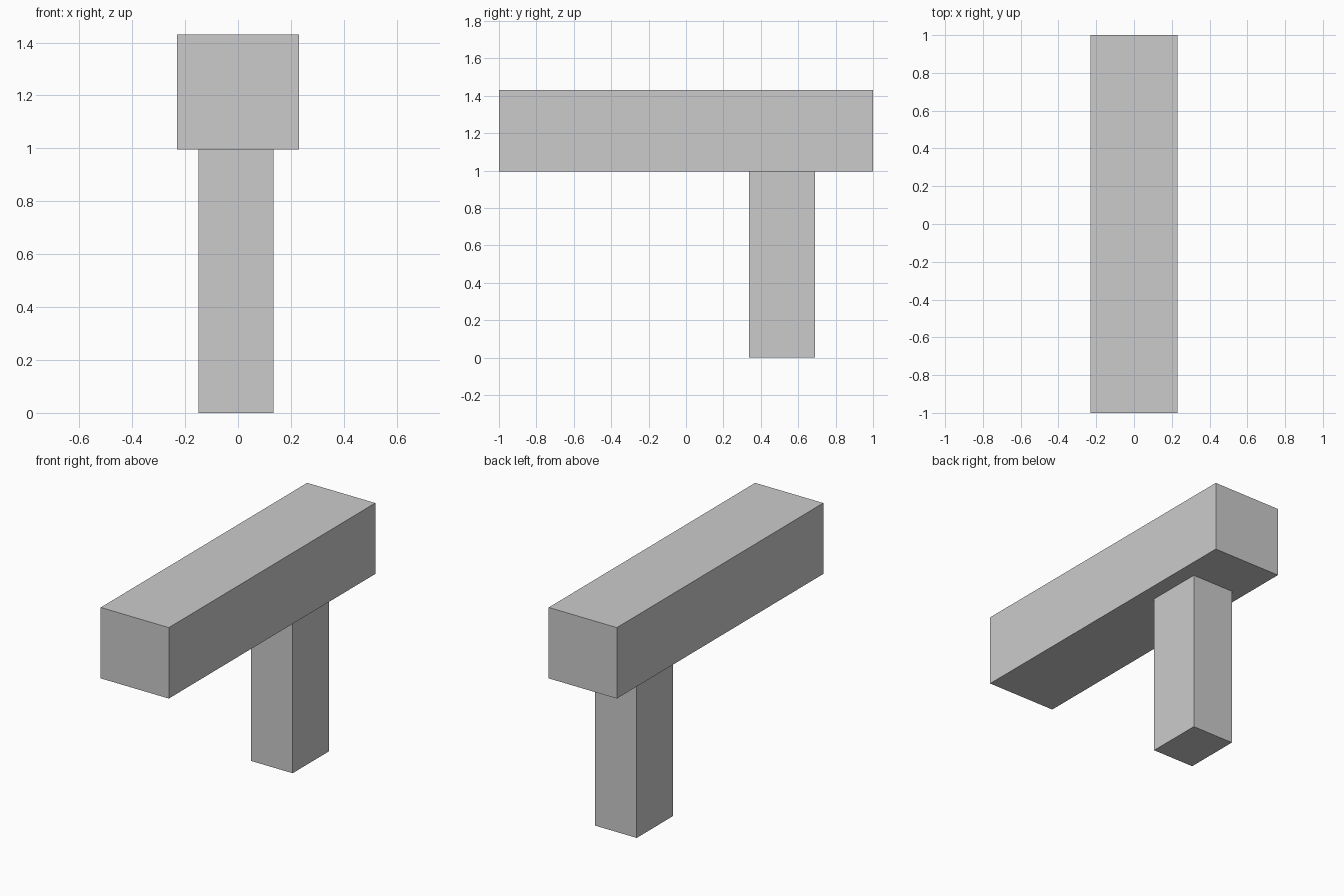
import bpy

if "Cube" in bpy.data.objects:
    bpy.data.objects.remove(bpy.data.objects["Cube"])


def box(name, lo, hi):
    """Axis-aligned box between two opposite corners."""
    centre = [(a + b) / 2 for a, b in zip(lo, hi)]
    bpy.ops.mesh.primitive_cube_add(size=1, location=centre)
    obj = bpy.context.object
    obj.name = name
    obj.scale = [b - a for a, b in zip(lo, hi)]
    bpy.ops.object.transform_apply(location=False, rotation=False, scale=True)
    return obj


BEAM_BOTTOM = 0.995

# Long horizontal beam
box("beam", (-0.231, -1.0, BEAM_BOTTOM), (0.231, 1.0, 1.43))

# Upright post, set towards the back and slightly left of centre
box("post", (-0.149, 0.338, 0.0), (0.134, 0.69, BEAM_BOTTOM))
